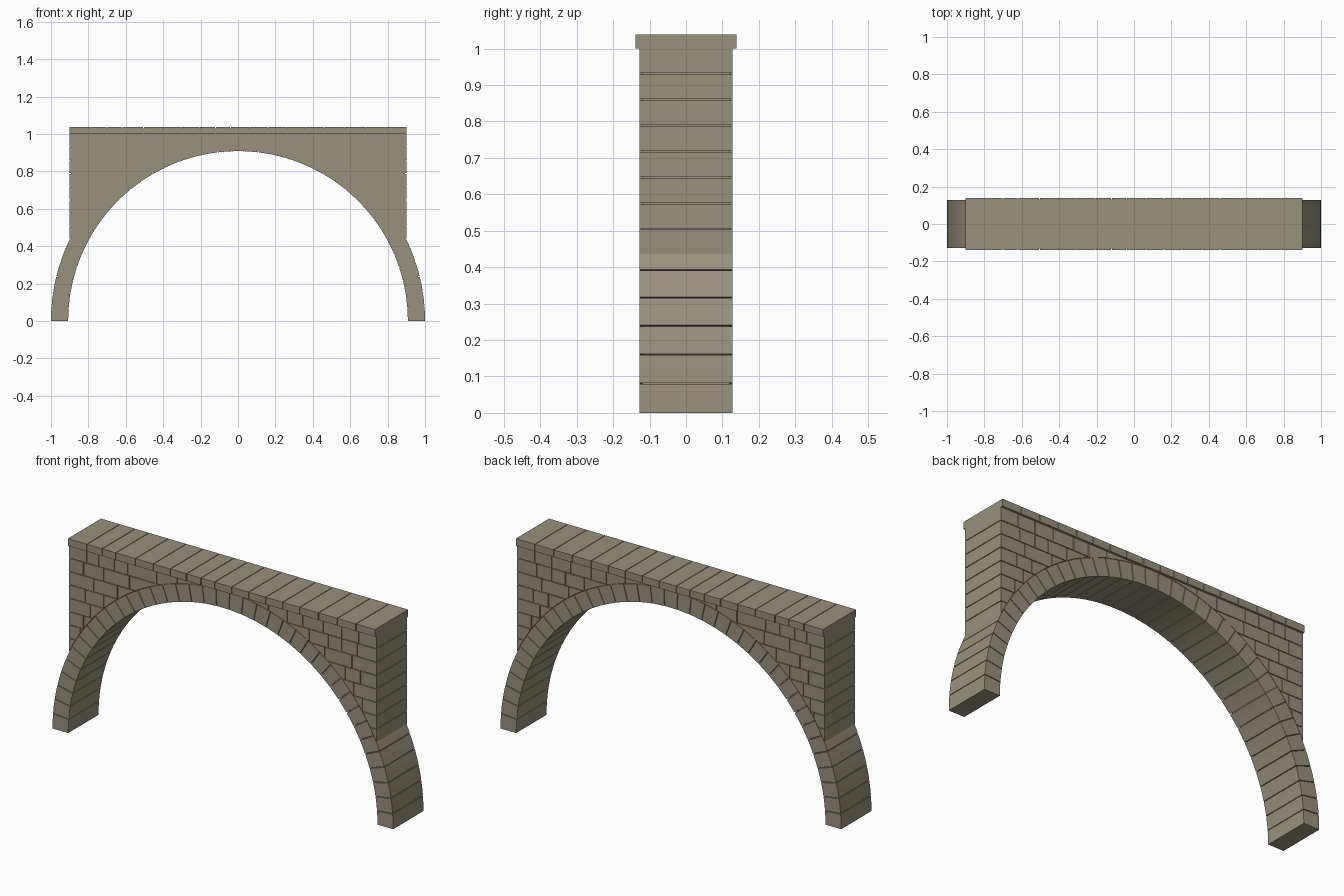
import bpy, bmesh
from math import sin, cos, sqrt, pi

if "Cube" in bpy.data.objects:
    bpy.data.objects.remove(bpy.data.objects["Cube"], do_unlink=True)

R_IN, R_OUT = 0.908, 1.0      # arch ring radii
DEPTH = 0.127                 # half thickness of the wall
CAP_DEPTH = 0.139             # half thickness of the coping
WALL_X, WALL_TOP, CAP_TOP = 0.902, 1.0, 1.038
GAP, RECESS = 0.0035, 0.008   # joint width and depth
VOUSSOIRS = 39

stone = bpy.data.materials.new("warm grey stone")
stone.use_nodes = True
colour = (0.318, 0.282, 0.202, 1)
stone.diffuse_color = colour
stone.node_tree.nodes["Principled BSDF"].inputs["Base Color"].default_value = colour


def prism(bm, pts, half):
    """Extrude an (x, z) outline from y = -half to y = +half."""
    front = [bm.verts.new((x, -half, z)) for x, z in pts]
    back = [bm.verts.new((x, half, z)) for x, z in pts]
    bm.faces.new(front)
    bm.faces.new(back[::-1])
    for i in range(len(pts)):
        j = (i + 1) % len(pts)
        bm.faces.new((front[i], back[i], back[j], front[j]))


def finish(bm, name):
    bmesh.ops.recalc_face_normals(bm, faces=bm.faces)
    mesh = bpy.data.meshes.new(name)
    bm.to_mesh(mesh)
    bm.free()
    mesh.materials.append(stone)
    obj = bpy.data.objects.new(name, mesh)
    bpy.context.collection.objects.link(obj)
    return obj


def arc(r, a0, a1, steps):
    return [(r * cos(a0 + (a1 - a0) * i / steps), r * sin(a0 + (a1 - a0) * i / steps))
            for i in range(steps + 1)]


# Arch ring of wedge stones
bm = bmesh.new()
step = pi / VOUSSOIRS
for k in range(VOUSSOIRS):
    a0 = k * step + (GAP / 2 if k else 0)
    a1 = (k + 1) * step - (GAP / 2 if k < VOUSSOIRS - 1 else 0)
    prism(bm, arc(R_IN, a0, a1, 2) + arc(R_OUT, a1, a0, 2), DEPTH)
finish(bm, "arch_ring")

# Spandrel courses, top course first: vertical joints measured from the centre
COURSES = 8
Z_LOW = sqrt(R_OUT ** 2 - WALL_X ** 2)
course_h = (WALL_TOP - Z_LOW) / COURSES
left_joints = [[0.27, 0.38, 0.47, 0.59, 0.7, 0.8], [0.51, 0.62, 0.7, 0.79],
               [0.6, 0.76], [0.72, 0.81], [0.77], [0.82], [0.83], []]
right_joints = [[0.27, 0.39, 0.56, 0.64, 0.73, 0.8], [0.55, 0.7, 0.82],
                [0.62, 0.76], [0.7, 0.81], [0.78], [0.82], [0.84], []]


def course_stone(bm, side, xa, xb, z0, z1):
    """Block between two joints, trimmed to the back of the arch ring."""
    r = R_OUT + GAP / 2
    start = max(z0, sqrt(max(r * r - xb * xb, 0)))
    if start >= z1 - 0.002:
        return
    n = 8
    levels = [start + (z1 - start) * i / n for i in range(n + 1)]
    inner = [(side * max(xa, sqrt(max(r * r - z * z, 0))), z) for z in levels]
    outer = [(side * xb, z1), (side * xb, start)]
    if abs(inner[0][0] - side * xb) < 1e-4:
        outer.pop()
    prism(bm, inner + outer, DEPTH)


for side, joints, name in ((1, left_joints, "left_spandrel"),
                           (-1, right_joints, "right_spandrel")):
    bm = bmesh.new()
    for c, row in enumerate(joints):
        z1 = WALL_TOP - c * course_h
        z0 = z1 - course_h + GAP
        edges = [0.0] + row + [WALL_X]
        for xa, xb in zip(edges, edges[1:]):
            end = xb if xb == WALL_X else xb - GAP
            course_stone(bm, side, xa, end, z0, z1)
    finish(bm, name)

# Coping slabs along the top
bm = bmesh.new()
cuts = [-0.79, -0.7, -0.62, -0.505, -0.4, -0.3, -0.205, -0.12, -0.04,
        0.06, 0.16, 0.26, 0.36, 0.46, 0.57, 0.68, 0.79]
edges = [-WALL_X] + cuts + [WALL_X]
for xa, xb in zip(edges, edges[1:]):
    a = xa + (GAP / 2 if xa > -WALL_X else 0)
    b = xb - (GAP / 2 if xb < WALL_X else 0)
    prism(bm, [(a, WALL_TOP), (b, WALL_TOP), (b, CAP_TOP), (a, CAP_TOP)], CAP_DEPTH)
finish(bm, "coping")

# Recessed mortar core that closes the joints
ri, ro, wx = R_IN + RECESS, R_OUT - RECESS, WALL_X - RECESS
bm = bmesh.new()
prism(bm, arc(ri, 0.004, pi - 0.004, 78) + arc(ro, pi - 0.004, 0.004, 78), DEPTH - RECESS)
finish(bm, "ring_mortar")

bm = bmesh.new()
za = sqrt(ro * ro - wx * wx)
for side in (1, -1):
    n = 24
    curve = [(side * sqrt(max(ro * ro - z * z, 0)), z)
             for z in (za + (ro - za) * i / n for i in range(n + 1))]
    prism(bm, curve + [(0, WALL_TOP), (side * wx, WALL_TOP)], DEPTH - RECESS)
prism(bm, [(-wx, WALL_TOP), (wx, WALL_TOP), (wx, CAP_TOP - RECESS), (-wx, CAP_TOP - RECESS)],
      CAP_DEPTH - RECESS)
finish(bm, "wall_mortar")
